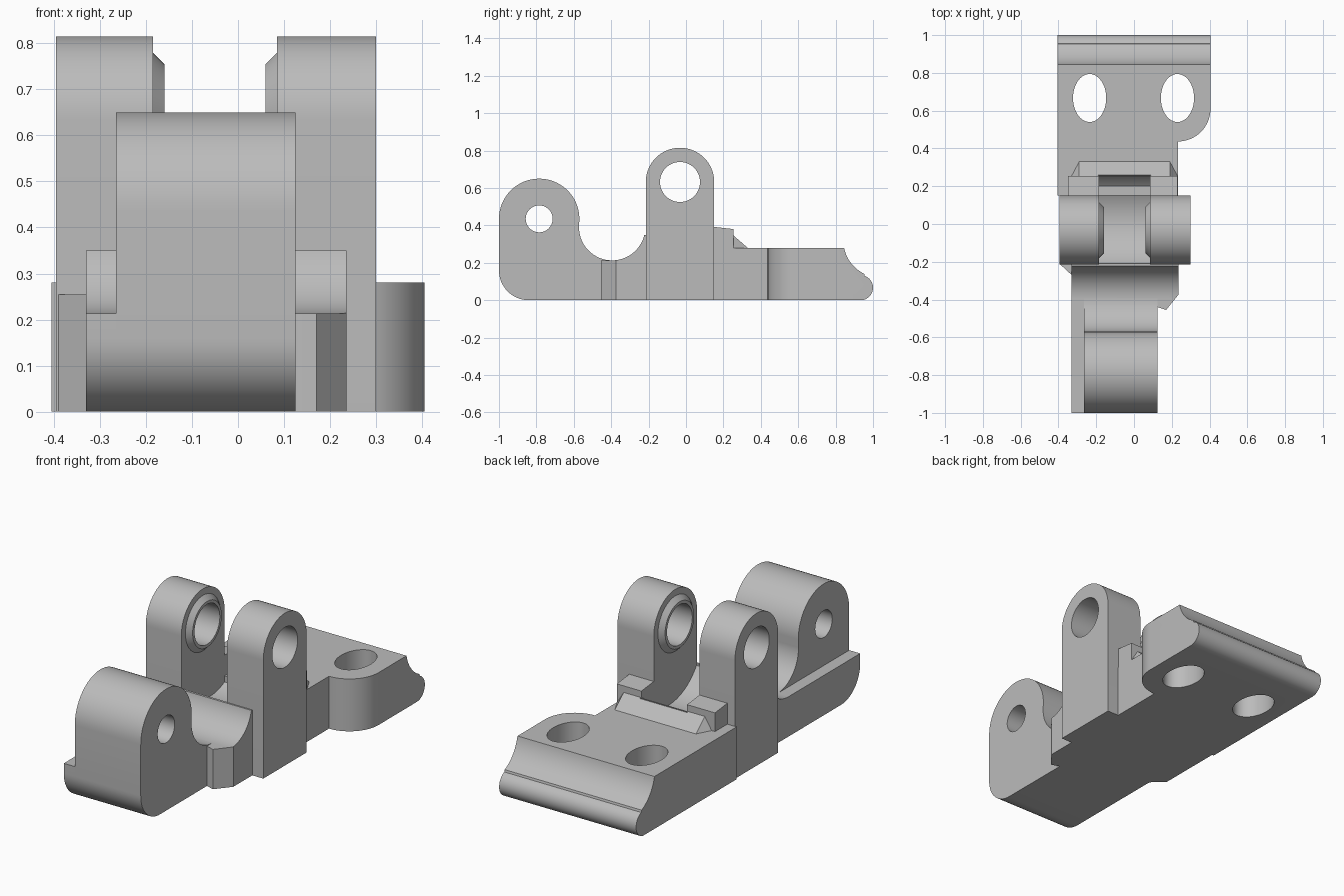
import bpy, bmesh
from math import cos, sin, radians

cube = bpy.data.objects.get("Cube")
if cube:
    bpy.data.objects.remove(cube, do_unlink=True)

grey = bpy.data.materials.new("plain grey")
grey.use_nodes = True
GREY = (0.5, 0.5, 0.5, 1)
grey.diffuse_color = GREY
grey.node_tree.nodes["Principled BSDF"].inputs["Base Color"].default_value = GREY


def arc(cu, cv, r, a0, a1, n=24, rv=None):
    """Points along an arc, angles in degrees."""
    rv = rv or r
    angles = [radians(a0 + (a1 - a0) * i / n) for i in range(n + 1)]
    return [(cu + r * cos(a), cv + rv * sin(a)) for a in angles]


def prism(name, outline, axis, lo, hi, grow=1.0, centre=(0, 0)):
    """Extrude an outline along x (outline in y, z) or z (outline in x, y)."""
    bm = bmesh.new()
    rings = []
    for h, s in ((lo, 1.0), (hi, grow)):
        ring = [(centre[0] + (u - centre[0]) * s, centre[1] + (v - centre[1]) * s)
                for u, v in outline]
        rings.append([bm.verts.new((h, u, v) if axis == "x" else (u, v, h))
                      for u, v in ring])
    a, b = rings
    bm.faces.new(a)
    bm.faces.new(b[::-1])
    for i in range(len(a)):
        j = (i + 1) % len(a)
        bm.faces.new((a[i], b[i], b[j], a[j]))
    bmesh.ops.recalc_face_normals(bm, faces=bm.faces)
    mesh = bpy.data.meshes.new(name)
    bm.to_mesh(mesh)
    bm.free()
    mesh.materials.append(grey)
    obj = bpy.data.objects.new(name, mesh)
    bpy.context.collection.objects.link(obj)
    return obj


def select(obj):
    bpy.ops.object.select_all(action="DESELECT")
    obj.select_set(True)
    bpy.context.view_layer.objects.active = obj


def cut(obj, cutter):
    cutter.hide_render = True
    mod = obj.modifiers.new("cut", "BOOLEAN")
    mod.operation, mod.solver, mod.object = "DIFFERENCE", "EXACT", cutter
    select(obj)
    bpy.ops.object.modifier_apply(modifier=mod.name)
    bpy.data.objects.remove(cutter, do_unlink=True)


def rect(u0, u1, v0, v1):
    return [(u0, v0), (u1, v0), (u1, v1), (u0, v1)]


def circle(cu, cv, r, rv=None):
    return arc(cu, cv, r, 0, 352.5, 47, rv)


parts = []

# Front lug with pin hole and concave back
SADDLE = (-0.395, 0.39)
front_corner = arc(-0.84, 0.16, 0.16, 270, 180, 16)
lug = prism("front_lug",
            [(-0.39, 0)] + front_corner + arc(-0.785, 0.435, 0.215, 180, 0, 32)
            + arc(*SADDLE, 0.177, 180, 270), "x", -0.265, 0.125)
cut(lug, prism("pin_cutter", circle(-0.785, 0.435, 0.072), "x", -1, 1))
parts.append(lug)

# Low ledge beside the lug
parts.append(prism("side_ledge",
                   [(-0.39, 0)] + front_corner + [(-1, 0.213), (-0.39, 0.213)],
                   "x", -0.33, -0.265))

# Saddle body joining the lug to the hinge ears
saddle = prism("saddle_body",
               [(-0.33, -0.44), (0.125, -0.44), (0.17, -0.455), (0.235, -0.375),
                (0.235, -0.21), (-0.33, -0.21)], "z", 0, 0.35)
cut(saddle, prism("saddle_cutter",
                  [(-0.6, 0.6), (-0.6, 0.213)] + arc(*SADDLE, 0.177, 270, 360)
                  + [(-0.218, 0.6)], "x", -1, 1))
parts.append(saddle)

parts.append(prism("corner_gusset", [(-0.33, -0.27), (-0.395, -0.21), (-0.33, -0.21)],
                   "z", 0, 0.255))

# Concave floor between the ears
parts.append(prism("hinge_floor",
                   [(-0.213, 0), (-0.213, 0.345)] + arc(0.023, 0.5, 0.283, 213, 327)
                   + [(0.26, 0.345), (0.26, 0)], "x", -0.19, 0.09))

# Hinge ears with tapered inner bosses
PIVOT = (-0.032, 0.632)
ear_outline = [(0.151, 0), (-0.215, 0)] + arc(*PIVOT, 0.183, 180, 0, 36)
for side, outer, inner, tip in (("right", -0.395, -0.185, -0.16),
                                ("left", 0.3, 0.085, 0.06)):
    ear = prism(side + "_hinge_ear", ear_outline, "x", outer, inner)
    boss = prism(side + "_hinge_boss", circle(*PIVOT, 0.148), "x", inner, tip,
                 0.83, PIVOT)
    for obj in (ear, boss):
        cut(obj, prism("pivot_cutter", circle(*PIVOT, 0.107), "x", -1, 1))
        parts.append(obj)

# Stop blocks behind the ears
for side, x0, x1 in (("right", -0.35, -0.185), ("left", 0.085, 0.23)):
    parts.append(prism(side + "_stop_block",
                       [(0.15, 0), (0.255, 0), (0.255, 0.38), (0.15, 0.392)],
                       "x", x0, x1))

# Sloped wedge with tapered ends
wedge = prism("rear_wedge", [(0.255, 0.28), (0.33, 0.28), (0.255, 0.345)],
              "x", -0.29, 0.19)
for v in wedge.data.vertices:
    if v.co.y < 0.3 and v.co.z < 0.3:
        v.co.x += 0.04 if v.co.x > 0 else -0.04
parts.append(wedge)

# Mounting plate with a rolled rear lip, rounded shoulder and two slots
plate = prism("mounting_plate",
              [(0.15, 0), (0.15, 0.28)] + arc(1.04, 0.32, 0.199, 191.6, 244, 16)
              + arc(0.933, 0.067, 0.067, 70, -90, 20), "x", -0.405, 0.405)
cut(plate, prism("shoulder_cutter",
                 [(0.232, 0), (0.6, 0), (0.6, 0.61)] + arc(0.232, 0.61, 0.173, 0, -90),
                 "z", -1, 1))
for x in (-0.235, 0.23):
    cut(plate, prism("slot_cutter", circle(x, 0.667, 0.088, 0.127), "z", -1, 1))
parts.append(plate)

for obj in parts:
    select(obj)
    bpy.ops.object.shade_smooth_by_angle(angle=radians(25))
